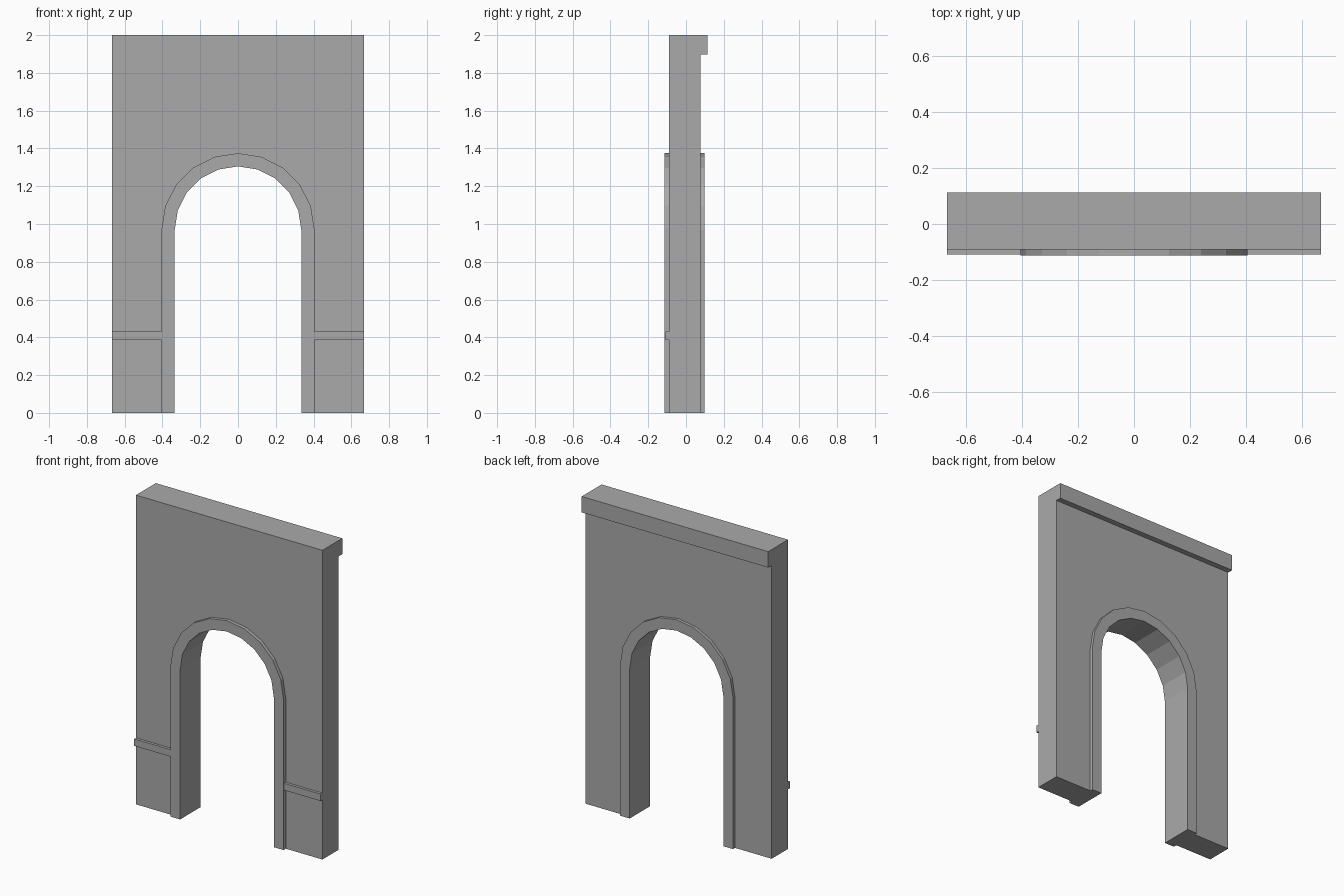
import bpy, bmesh
from math import sin, cos, pi

default = bpy.data.objects.get("Cube")
if default:
    bpy.data.objects.remove(default, do_unlink=True)

HALF_WIDTH, HEIGHT = 0.667, 2.0
WALL_FRONT, WALL_BACK = -0.09, 0.077
SPRING, INNER, OUTER, SEGMENTS = 0.97, 0.335, 0.405, 10

stone = bpy.data.materials.new("grey_stone")
stone.use_nodes = True
colour = (0.4, 0.4, 0.4, 1)
stone.diffuse_color = colour
stone.node_tree.nodes["Principled BSDF"].inputs["Base Color"].default_value = colour


def extrude_profile(name, outline, y0, y1):
    """Solid made from an x-z outline, running from y0 to y1."""
    bm = bmesh.new()
    face = bm.faces.new([bm.verts.new((x, y0, z)) for x, z in outline])
    new = bmesh.ops.extrude_face_region(bm, geom=[face])["geom"]
    moved = [v for v in new if isinstance(v, bmesh.types.BMVert)]
    bmesh.ops.translate(bm, verts=moved, vec=(0, y1 - y0, 0))
    bmesh.ops.recalc_face_normals(bm, faces=bm.faces)
    mesh = bpy.data.meshes.new(name)
    bm.to_mesh(mesh)
    bm.free()
    mesh.materials.append(stone)
    obj = bpy.data.objects.new(name, mesh)
    bpy.context.collection.objects.link(obj)
    return obj


def arch(radius):
    """Open arch line from the left foot over the top to the right foot."""
    angles = [pi * i / SEGMENTS for i in range(SEGMENTS + 1)]
    curve = [(radius * cos(a), SPRING + radius * sin(a)) for a in angles]
    return [(radius, 0)] + curve + [(-radius, 0)]


def rectangle(x0, x1, z0, z1):
    return [(x0, z0), (x1, z0), (x1, z1), (x0, z1)]


# Wall around the doorway
corners = [(-HALF_WIDTH, 0), (-HALF_WIDTH, HEIGHT), (HALF_WIDTH, HEIGHT), (HALF_WIDTH, 0)]
extrude_profile("wall", arch(OUTER) + corners, WALL_FRONT, WALL_BACK)

# Raised arch surround, proud of the wall on both sides
extrude_profile("arch_surround", arch(OUTER) + arch(INNER)[::-1], -0.113, 0.097)

# Ledge along the top of the back
extrude_profile("top_ledge", rectangle(-HALF_WIDTH, HALF_WIDTH, 1.897, HEIGHT),
                WALL_BACK, 0.113)

# Thin bands across the front of each pier
for side, sign in (("left", 1), ("right", -1)):
    extrude_profile(f"{side}_band",
                    rectangle(sign * OUTER, sign * HALF_WIDTH, 0.385, 0.43),
                    -0.108, WALL_FRONT)
